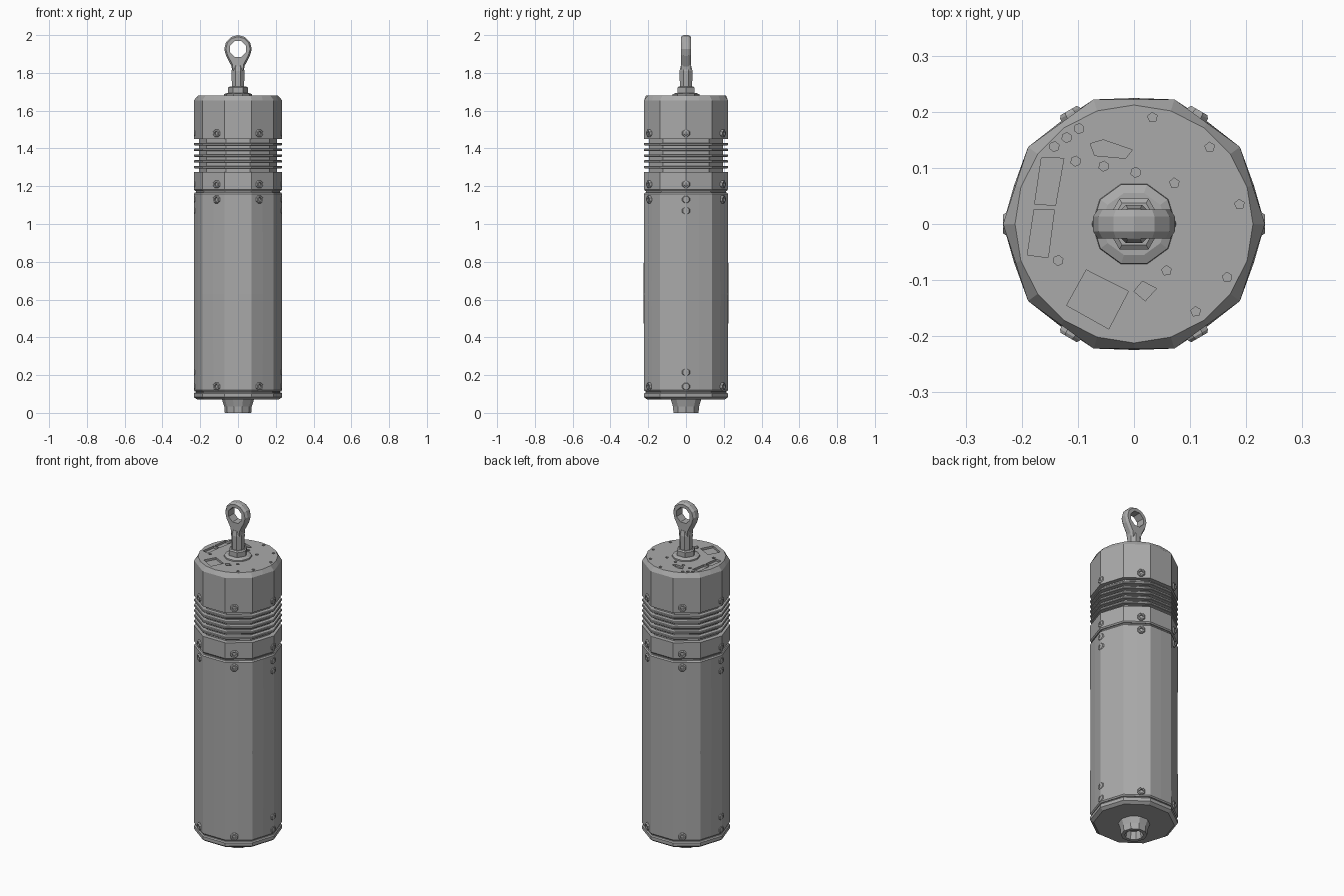
import bpy, bmesh
from math import cos, sin, pi, radians
from mathutils import Matrix, Vector

cube = bpy.data.objects.get("Cube")
if cube:
    bpy.data.objects.remove(cube)

metal = bpy.data.materials.new("grey_metal")
metal.use_nodes = True
metal.diffuse_color = (0.4, 0.4, 0.4, 1)
metal.node_tree.nodes["Principled BSDF"].inputs["Base Color"].default_value = (0.4, 0.4, 0.4, 1)


def finish(name, bm):
    bmesh.ops.recalc_face_normals(bm, faces=bm.faces)
    mesh = bpy.data.meshes.new(name)
    bm.to_mesh(mesh)
    bm.free()
    mesh.materials.append(metal)
    obj = bpy.data.objects.new(name, mesh)
    bpy.context.collection.objects.link(obj)
    return obj


def skin(bm, rings):
    """Join successive loops of points and cap both ends."""
    loops = [[bm.verts.new(p) for p in ring] for ring in rings]
    n = len(loops[0])
    for a, b in zip(loops, loops[1:]):
        for i in range(n):
            j = (i + 1) % n
            bm.faces.new((a[i], a[j], b[j], b[i]))
    bm.faces.new(loops[0][::-1])
    bm.faces.new(loops[-1])


def ring(r, z, n, turn=0.0):
    return [(r * cos(2 * pi * i / n + turn), r * sin(2 * pi * i / n + turn), z) for i in range(n)]


def turned(name, profile, n=10, turn=0.0):
    bm = bmesh.new()
    skin(bm, [ring(r, z, n, turn) for r, z in profile])
    return finish(name, bm)


def mixed_ring(r, z, roundness):
    """Twenty points: a decagon at roundness 0, a circle at 1."""
    flat = cos(pi / 10)
    pts = []
    for i in range(20):
        k = r * (1 if i % 2 == 0 else flat + (1 - flat) * roundness)
        pts.append((k * cos(pi * i / 10), k * sin(pi * i / 10), z))
    return pts


def prism(bm, outline, z0, z1):
    skin(bm, [[(x, y, z) for x, y in outline] for z in (z0, z1)])


def carve(obj, bm):
    """Subtract a set of solids from an object."""
    cutter = finish("cutter", bm)
    cutter.hide_render = True
    mod = obj.modifiers.new("carve", 'BOOLEAN')
    mod.operation = 'DIFFERENCE'
    mod.solver = 'EXACT'
    mod.object = cutter
    deps = bpy.context.evaluated_depsgraph_get()
    mesh = bpy.data.meshes.new_from_object(obj.evaluated_get(deps))
    obj.modifiers.clear()
    obj.data = mesh
    bpy.data.objects.remove(cutter)


R = 0.2334

# Housing tube with slightly bulged middle
bm = bmesh.new()
tube = [(0.228, 0.113, 0), (R, 0.12, 0), (R - 0.001, 0.63, 0.3), (R, 1.16, 0), (0.228, 1.167, 0)]
skin(bm, [mixed_ring(*p) for p in tube])
finish("housing_tube", bm)

# Base plate, seam cores and middle collar
turned("base_plate", [(0.215, 0.07), (R, 0.083), (R, 0.102), (0.228, 0.108)])
turned("lower_seam", [(0.222, 0.1), (0.222, 0.12)])
turned("upper_seam", [(0.222, 1.16), (0.222, 1.185)])
turned("middle_collar", [(0.228, 1.176), (R, 1.183), (R, 1.275)])

# Cooling fins around a narrower core
turned("fin_core", [(0.207, 1.27), (0.207, 1.455)])
for i in range(5):
    z = 1.301 + i * 0.0305
    turned(f"cooling_fin_{i + 1}", [(R - 0.003, z - 0.007), (R, z - 0.004), (R, z + 0.004), (R - 0.003, z + 0.007)])

# Top cap with a rounded chamfer
bm = bmesh.new()
cap_rings = [(R, 1.45, 0), (R, 1.655, 0), (0.212, 1.68, 1)]
skin(bm, [mixed_ring(*p) for p in cap_rings])
cap = finish("top_cap", bm)

# Pockets and drilled holes in the cap
pockets = [
    [(-.165, .118), (-.125, .117), (-.14, .033), (-.177, .036)],
    [(-.178, .026), (-.142, .025), (-.153, -.06), (-.19, -.055)],
    [(-.085, -.082), (-.01, -.12), (-.045, -.187), (-.12, -.145)],
    [(0, -.12), (.015, -.102), (.04, -.115), (.02, -.137)],
    [(-.078, .143), (-.055, .15), (-.003, .132), (-.015, .117), (-.07, .122)],
]
holes = [(-.142, .138), (-.12, .154), (-.098, .17), (-.104, .112), (-.054, .103), (.003, .092), (-.135, -.065)]
dimples = [(.033, .19), (.135, .137), (.072, .073), (.188, .035), (.058, -.083), (.166, -.095), (.11, -.156)]
bm = bmesh.new()
for outline in pockets:
    prism(bm, outline[::-1], 1.668, 1.7)
for spots, sides, floor in ((holes, 6, 1.665), (dimples, 5, 1.675)):
    for x, y in spots:
        prism(bm, [(x + p[0], y + p[1]) for p in ring(0.009, 0, sides, 0.4)], floor, 1.7)
carve(cap, bm)


# Socket screws set radially into the shell
def screw(name, angle, z):
    bm = bmesh.new()
    shape = [(0.022, 0.205), (0.022, 0.228), (0.018, R), (0.011, R), (0.009, 0.222)]
    skin(bm, [ring(r, h, 8, pi / 8) for r, h in shape])
    bm.transform(Matrix.Translation((0, 0, z)) @ Matrix.Rotation(angle, 4, 'Z') @ Matrix.Rotation(pi / 2, 4, 'Y'))
    finish(name, bm)


for row, z in (("base", 0.14), ("tube", 1.13), ("collar", 1.21), ("cap", 1.48)):
    for i in range(6):
        screw(f"{row}_screw_{i + 1}", radians(60 * i), z)
for side, angle in (("left", 0), ("right", pi)):
    screw(f"{side}_lower_extra_screw", angle, 0.215)
    screw(f"{side}_upper_extra_screw", angle, 1.07)

# Tapered bottom spigot with a hexagonal socket
turned("bottom_spigot", [(0.042, 0.045), (0.05, 0), (0.07, 0), (0.073, 0.035), (0.085, 0.072)], 10)

# Washer, nut and shank of the lifting eye
turned("eye_washer", [(0.076, 1.675), (0.074, 1.687), (0.058, 1.694)], 10)
turned("eye_nut", [(0.052, 1.69), (0.052, 1.722), (0.043, 1.728)], 6)
turned("eye_shank", [(0.035, 1.72), (0.037, 1.81), (0.03, 1.838)], 8, pi / 8)

# Eye: a teardrop plate with chamfered rims and a through hole
bm = bmesh.new()
centre = 1.927
arc = [(0.073 * cos(radians(a)), centre + 0.073 * sin(radians(a))) for a in range(-30, 211, 30)]
outline = arc + [(-0.034, 1.835), (-0.03, 1.80), (0.03, 1.80), (0.034, 1.835)]


def eye_ring(scale, y):
    return [(x * scale, y, centre + (z - centre) * scale) for x, z in outline]


skin(bm, [eye_ring(0.88, -0.026), eye_ring(1, -0.013), eye_ring(1, 0.013), eye_ring(0.88, 0.026)])
eye = finish("lifting_eye", bm)
bm = bmesh.new()
skin(bm, [[(x, y, z + centre) for x, z, _ in ring(0.046, 0, 8, pi / 8)] for y in (-0.1, 0.1)])
carve(eye, bm)
